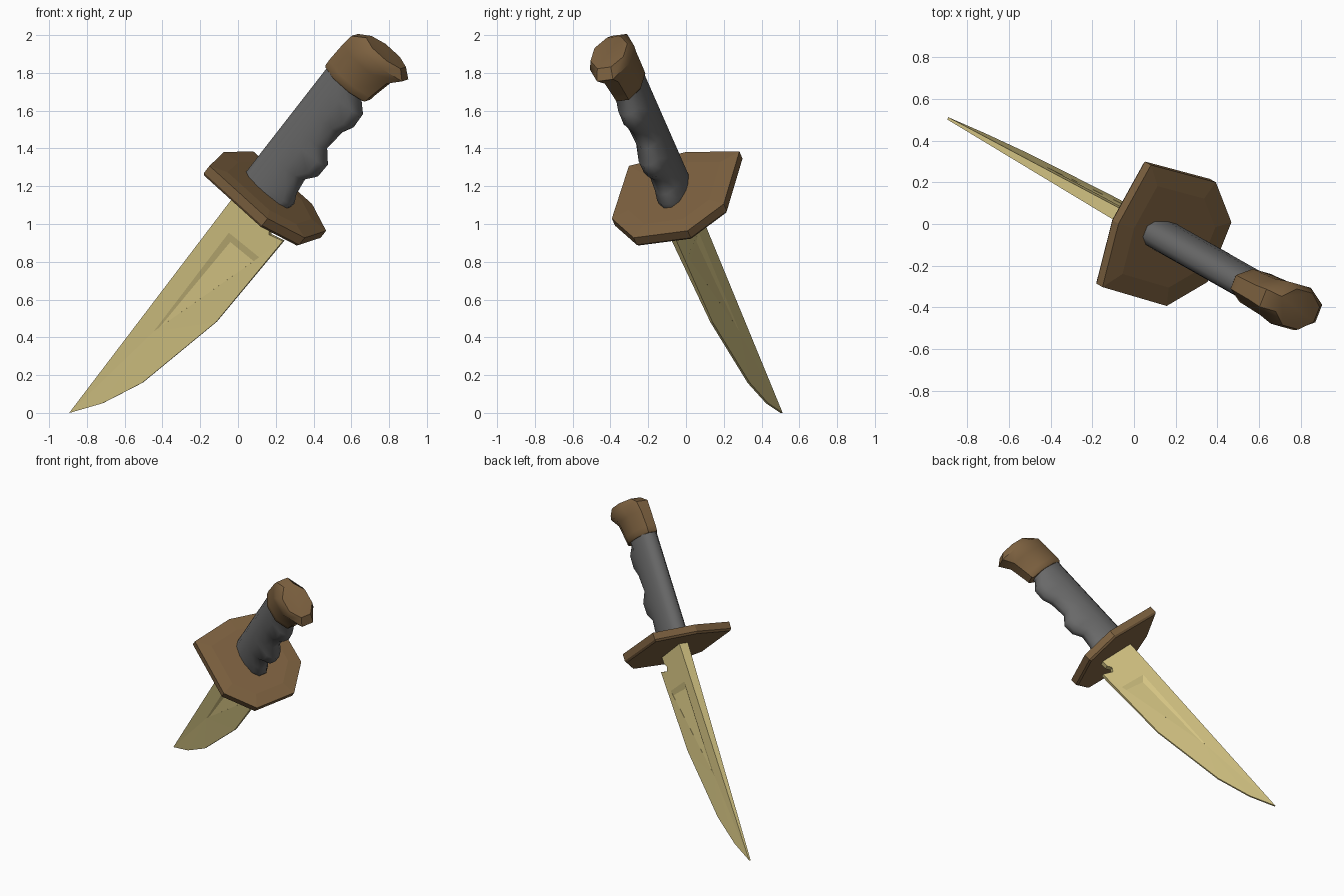
import bpy, bmesh, math
from mathutils import Matrix, Vector

cube = bpy.data.objects.get("Cube")
if cube:
    bpy.data.objects.remove(cube, do_unlink=True)

# Knife frame: origin at the blade tip, along = tip to pommel, edge = toward cutting edge
along = Vector((0.580, -0.3275, 0.746)).normalized()
edge = Vector((0.731, -0.205, -0.659))
edge = (edge - along * edge.dot(along)).normalized()
side = along.cross(edge)
FRAME = Matrix((along, edge, side)).transposed().to_4x4()
FRAME.translation = (-0.892, 0.506, 0.0)


def material(name, color):
    mat = bpy.data.materials.new(name)
    mat.use_nodes = True
    rgba = (*color, 1)
    mat.diffuse_color = rgba
    mat.node_tree.nodes["Principled BSDF"].inputs["Base Color"].default_value = rgba
    return mat


brass = material("pale gold metal", (0.68, 0.57, 0.235))
brown = material("brown bronze", (0.205, 0.12, 0.051))
grey = material("dark grey grip", (0.14, 0.14, 0.14))


def finish(bm, name, mat, angle=None):
    bmesh.ops.recalc_face_normals(bm, faces=bm.faces)
    mesh = bpy.data.meshes.new(name)
    bm.to_mesh(mesh)
    bm.free()
    mesh.materials.append(mat)
    if angle:
        mesh.shade_smooth()
        mesh.set_sharp_from_angle(angle=math.radians(angle))
    obj = bpy.data.objects.new(name, mesh)
    bpy.context.collection.objects.link(obj)
    obj.matrix_world = FRAME


def bridge(bm, a, b):
    for i in range(len(a)):
        j = (i + 1) % len(a)
        bm.faces.new((a[i], a[j], b[j], b[i]))


def mirrored(half):
    """Close a half section by mirroring it across the blade plane."""
    return half + [(e, -n) for e, n in reversed(half) if n > 0]


def loft(name, rings, mat, angle=None):
    """Skin a stack of equal-length point rings and cap both ends."""
    bm = bmesh.new()
    loops = [[bm.verts.new(p) for p in ring] for ring in rings]
    for a, b in zip(loops, loops[1:]):
        bridge(bm, a, b)
    bm.faces.new(loops[0])
    bm.faces.new(loops[-1])
    finish(bm, name, mat, angle)


# Blade: wedge-section outline with a recess on each side, deepest at its guard corner
outline = [(0, 0), (0.165, 0.11), (0.40, 0.212), (0.932, 0.326), (1.524, 0.344),
           (1.50, 0.265), (1.53, 0.245), (1.56, 0.27), (1.64, 0.27), (1.64, -0.01)]
recess = [(0.66, 0.092), (1.367, 0.297), (1.36, 0.088)]
floor = [(0.70, 0.1035), (1.33, 0.286), (1.32, 0.121)]
floor_depth = (0, 0.001, 0.016)


def half_thickness(s, e):
    return max(0.006, 0.006 + 0.018 * s - 0.06 * e)


bm = bmesh.new()
rims = []
for sign in (1, -1):
    rim, hole, base = [[bm.verts.new((s, e, 0)) for s, e in pts]
                       for pts in (outline, recess, floor)]
    edges = [bm.edges.new((loop[i - 1], loop[i]))
             for loop in (rim, hole) for i in range(len(loop))]
    bmesh.ops.triangle_fill(bm, edges=edges, use_beauty=True, normal=(0, 0, 1))
    bridge(bm, hole, base)
    bm.faces.new(base)
    for v in rim + hole + base:
        v.co.z = sign * half_thickness(v.co.x, v.co.y)
    for v, depth in zip(base, floor_depth):
        v.co.z -= sign * depth
    rims.append(rim)
bridge(bm, *rims)
finish(bm, "blade", brass)

# Guard: seven-sided plate with a slightly raised centre
plate = mirrored([(-0.207, 0), (-0.153, 0.317), (0.272, 0.321), (0.458, 0.155)])


def plate_ring(s, scale):
    return [(s, 0.13 + (e - 0.13) * scale, n * scale) for e, n in plate]


loft("guard", [plate_ring(1.606, 0.97), plate_ring(1.62, 1), plate_ring(1.67, 1),
               plate_ring(1.68, 0.72)], brown)

# Grip: rounded section whose front follows the finger grooves
grooves = [(1.66, 0.25), (1.71, 0.262), (1.76, 0.238), (1.856, 0.226), (1.915, 0.272),
           (2.0, 0.275), (2.066, 0.217), (2.19, 0.23), (2.253, 0.261), (2.343, 0.257),
           (2.40, 0.20), (2.45, 0.21)]


def grip_ring(s, front):
    half = [(-0.04, 0.028), (-0.005, 0.06), (0.07, 0.076), (0.13, 0.076),
            (front - 0.04, 0.058), (front, 0.022)]
    return [(s, e, n) for e, n in mirrored(half)]


loft("grip", [grip_ring(*g) for g in grooves], grey, 65)

# Pommel: flared eight-sided cap leaning toward the edge side
sections = [(2.415, -0.045, 0.225, 0.078), (2.425, -0.053, 0.237, 0.086),
            (2.46, -0.055, 0.243, 0.087), (2.58, -0.048, 0.27, 0.094),
            (2.65, -0.037, 0.33, 0.11), (2.695, 0.03, 0.28, 0.094)]


def pommel_ring(s, low, high, width):
    mid, reach = (low + high) / 2, (high - low) / 2
    k = 1 / math.cos(math.pi / 8)
    angles = [math.pi / 8 + i * math.pi / 4 for i in range(8)]
    return [(s, mid + reach * k * math.cos(a), width * k * math.sin(a)) for a in angles]


loft("pommel", [pommel_ring(*sec) for sec in sections], brown, 40)
